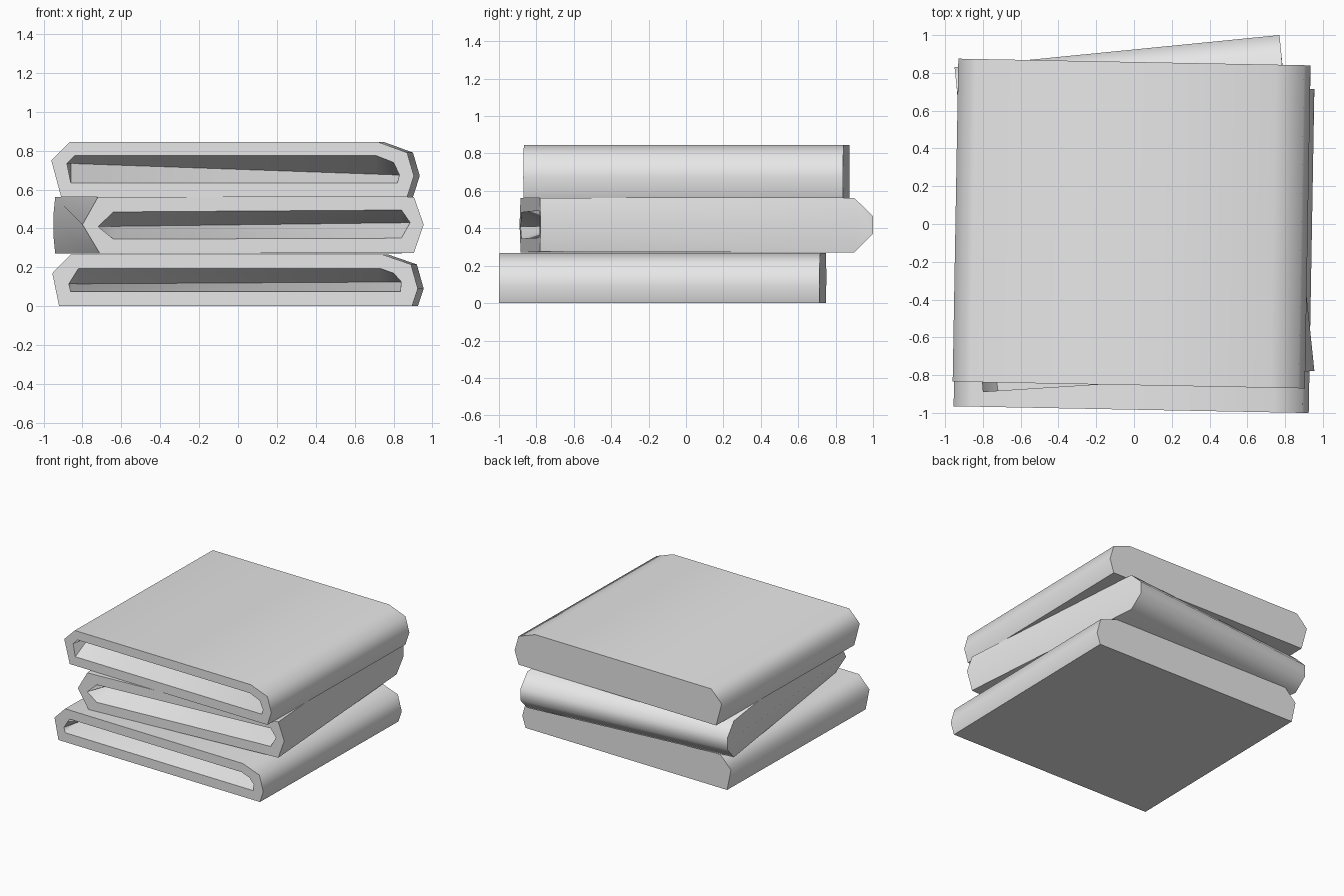
import bpy, bmesh, math

cube = bpy.data.objects.get("Cube")
if cube:
    bpy.data.objects.remove(cube)

# One plain cloth colour
cloth = bpy.data.materials.new("light_grey_cloth")
cloth.use_nodes = True
cloth.diffuse_color = (0.8, 0.8, 0.8, 1)
cloth.node_tree.nodes["Principled BSDF"].inputs["Base Color"].default_value = (0.8, 0.8, 0.8, 1)

POCKET_DEPTH = 0.2


def bridge(bm, a, b):
    """Join two vertex rings of equal length with quads."""
    n = len(a)
    for i in range(n):
        j = (i + 1) % n
        bm.faces.new((a[i], a[j], b[j], b[i]))


def front_opening(bm, outer, inner, right_tip, front_y):
    """Front rim around a pocket that narrows to a crease; returns the outer ring."""
    (x0, z0), (x1, z1) = inner[0], inner[right_tip]
    rim = [bm.verts.new((x, front_y(x), z)) for x, z in outer]
    mouth = [bm.verts.new((x, front_y(x), z)) for x, z in inner]
    crease = [bm.verts.new((x, front_y(x) + POCKET_DEPTH, z0 + (z1 - z0) * (x - x0) / (x1 - x0)))
              for x, z in inner]
    bridge(bm, rim, mouth)
    bridge(bm, mouth, crease)
    return rim


def finish(name, bm):
    bmesh.ops.recalc_face_normals(bm, faces=bm.faces)
    mesh = bpy.data.meshes.new(name)
    bm.to_mesh(mesh)
    bm.free()
    mesh.materials.append(cloth)
    obj = bpy.data.objects.new(name, mesh)
    bpy.context.collection.objects.link(obj)
    bpy.ops.object.select_all(action='DESELECT')
    obj.select_set(True)
    bpy.context.view_layer.objects.active = obj
    bpy.ops.object.shade_smooth_by_angle(angle=math.radians(65))


def straight_towel(name, outer, inner, front, length):
    """Folded towel with one profile along its whole length, turned slightly."""
    bm = bmesh.new()
    rim = front_opening(bm, outer, inner, 4, lambda x: front - 0.019 * x)
    back = [bm.verts.new((v.co.x + 0.03, v.co.y + length, v.co.z)) for v in rim]
    bridge(bm, rim, back)
    bm.faces.new(back)
    finish(name, bm)


# Bottom towel
straight_towel(
    "bottom_towel",
    [(-0.955, 0.17), (-0.86, 0.267), (0.74, 0.267), (0.89, 0.215), (0.925, 0.09), (0.895, 0), (-0.92, 0)],
    [(-0.87, 0.115), (-0.82, 0.195), (0.73, 0.195), (0.80, 0.17), (0.84, 0.125), (0.835, 0.075), (-0.86, 0.075)],
    -0.983, 1.715)

# Top towel
straight_towel(
    "top_towel",
    [(-0.96, 0.75), (-0.865, 0.845), (0.72, 0.845), (0.87, 0.79), (0.905, 0.67), (0.87, 0.563), (-0.91, 0.563)],
    [(-0.88, 0.735), (-0.84, 0.775), (0.71, 0.775), (0.80, 0.74), (0.83, 0.675), (0.82, 0.635), (-0.86, 0.635)],
    -0.853, 1.71)

# Middle towel: pointed sides at the front, upright sides and a rounded fold at the back
bm = bmesh.new()
rim = front_opening(
    bm,
    [(-0.80, 0.42), (-0.72, 0.562), (0.905, 0.562), (0.955, 0.42), (0.905, 0.275), (-0.71, 0.27)],
    [(-0.72, 0.41), (-0.64, 0.485), (0.84, 0.495), (0.885, 0.43), (0.84, 0.35), (-0.64, 0.345)],
    3, lambda x: -0.89 + 0.064 * (x + 0.8))
LEFT, RIGHT = (-0.94, 0.735), (0.78, 0.90)
hip = [bm.verts.new((*side, z)) for side, z in
       ((LEFT, 0.42), (LEFT, 0.562), (RIGHT, 0.562), (RIGHT, 0.42), (RIGHT, 0.27), (LEFT, 0.27))]
bridge(bm, rim, hip)
upper = [bm.verts.new((x, y, 0.465)) for x, y in ((-0.95, 0.83), (0.77, 1.0))]
lower = [bm.verts.new((x, y, 0.37)) for x, y in ((-0.95, 0.83), (0.77, 1.0))]
bm.faces.new((hip[1], hip[2], upper[1], upper[0]))
bm.faces.new((upper[0], upper[1], lower[1], lower[0]))
bm.faces.new((lower[0], lower[1], hip[4], hip[5]))
bm.faces.new((hip[0], hip[1], upper[0], lower[0], hip[5]))
bm.faces.new((hip[3], hip[2], upper[1], lower[1], hip[4]))
finish("middle_towel", bm)
